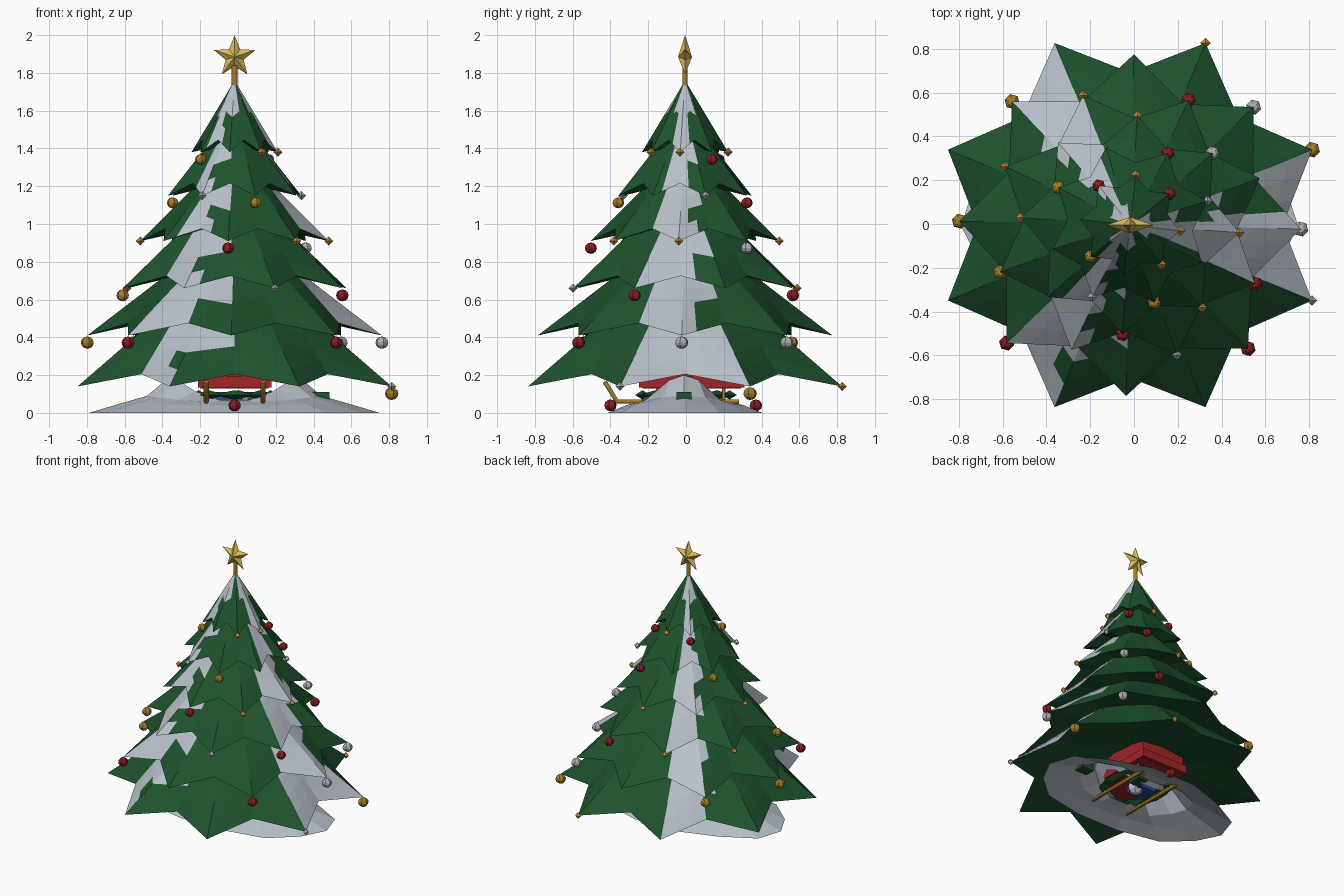
import bpy, bmesh, math
from math import sin, cos, radians, degrees, pi
from mathutils import Vector, Matrix

if "Cube" in bpy.data.objects:
    bpy.data.objects.remove(bpy.data.objects["Cube"])

CX, CY = -0.018, -0.005


def material(name, rgb):
    m = bpy.data.materials.new(name)
    m.use_nodes = True
    m.diffuse_color = (*rgb, 1)
    m.node_tree.nodes["Principled BSDF"].inputs["Base Color"].default_value = (*rgb, 1)
    return m


GREEN = material("fir green", (0.013, 0.086, 0.027))
SNOW = material("snow", (0.48, 0.53, 0.59))
STAR = material("star gold", (0.72, 0.49, 0.10))
GOLD = material("dark gold", (0.38, 0.21, 0.02))
RED = material("sleigh red", (0.36, 0.018, 0.02))
DARK_RED = material("bauble red", (0.25, 0.012, 0.017))
SILVER = material("silver", (0.43, 0.44, 0.47))
ORANGE = material("amber", (0.62, 0.29, 0.04))
BLUE = material("blue", (0.02, 0.07, 0.28))


def finish(name, bm, *mats, loc=(CX, CY, 0)):
    me = bpy.data.meshes.new(name)
    bm.to_mesh(me)
    bm.free()
    for m in mats:
        me.materials.append(m)
    ob = bpy.data.objects.new(name, me)
    ob.location = loc
    bpy.context.collection.objects.link(ob)
    return ob


def bridge_rings(bm, rings):
    """Bridge closed loops of points; returns (face, ring number) pairs and the loops."""
    loops = [[bm.verts.new(p) for p in r] for r in rings]
    out = []
    for j, (a, b) in enumerate(zip(loops, loops[1:])):
        n = len(a)
        for i in range(n):
            k = (i + 1) % n
            out.append((bm.faces.new((a[i], a[k], b[k], b[i])), j))
    return out, loops


def box(name, mat, loc, size):
    bm = bmesh.new()
    bmesh.ops.create_cube(bm, size=1)
    bmesh.ops.scale(bm, vec=size, verts=bm.verts)
    return finish(name, bm, mat, loc=loc)


def rod(name, mat, points, radius):
    cu = bpy.data.curves.new(name, "CURVE")
    cu.dimensions = "3D"
    cu.bevel_depth = radius
    cu.bevel_resolution = 1
    cu.use_fill_caps = True
    sp = cu.splines.new("POLY")
    sp.points.add(len(points) - 1)
    for p, q in zip(sp.points, points):
        p.co = (*q, 1)
    cu.materials.append(mat)
    ob = bpy.data.objects.new(name, cu)
    bpy.context.collection.objects.link(ob)


def polar(r, a, z):
    return Vector((r * cos(a), r * sin(a), z))


# Snow lies in three streaks down the tree, wider near the top of each tier
def snowy(az, band, n):
    wide = 14 if n == 6 and band > 1 else 0
    front = (249, 242, 268, 268)[band]
    back = (136, 131, 142, 142)[band]
    east = 383 if n == 1 else (367, 364, 378, 378)[band]
    for lo, hi in ((225, front), (112, back), (336, east)):
        if lo - wide < az < hi + wide or lo - wide < az + 360 < hi + wide:
            return True
    return False


# Tree tiers: tip radius, tip height, top radius, top height, ornaments per tip
TIERS = [
    (0.90, 0.14, 0.45, 0.50, "Go.....s"),
    (0.78, 0.41, 0.35, 0.74, "SS.GGR.R"),
    (0.63, 0.66, 0.27, 0.99, ".RooG.sR"),
    (0.50, 0.91, 0.18, 1.23, "oSo.o.Ro"),
    (0.37, 1.15, 0.10, 1.48, "sR.G.sG."),
    (0.23, 1.38, 0.006, 1.75, "oRoR.G.o"),
]
SUB, BANDS = 3, 4


def tier(n, r, z, rt, zt, start):
    outer, inner = [], []
    for i in range(16):
        a, b = start + i * pi / 8, start + (i + 1) * pi / 8
        pts = [polar(r, t, z) if k % 2 == 0 else polar(r * 0.775, t, z + 0.065)
               for k, t in ((i, a), (i + 1, b))]
        top = [polar(rt, a, zt), polar(rt, b, zt)]
        for s in range(SUB):
            outer.append(pts[0].lerp(pts[1], s / SUB))
            inner.append(top[0].lerp(top[1], s / SUB))
    rings = [[o.lerp(q, j / BANDS) for o, q in zip(outer, inner)] for j in range(BANDS + 1)]
    bm = bmesh.new()
    faces, loops = bridge_rings(bm, rings)
    for f, j in faces:
        c = f.calc_center_median()
        az = degrees(math.atan2(c.y, c.x)) % 360
        f.material_index = int(snowy(az, j, n))
    # Shallow green underside
    hub = bm.verts.new((0, 0, z + 0.22 * r))
    rim = loops[0]
    for a, b in zip(rim, rim[1:] + rim[:1]):
        bm.faces.new((b, a, hub))
    finish(f"tree_tier_{n}", bm, GREEN, SNOW)


def bauble(name, mat, loc, radius):
    bm = bmesh.new()
    bmesh.ops.create_uvsphere(bm, u_segments=6, v_segments=6, radius=radius)
    bmesh.ops.scale(bm, vec=(1, 1, 0.92), verts=bm.verts)
    bmesh.ops.rotate(bm, matrix=Matrix.Rotation(pi / 12, 3, "Z"), verts=bm.verts)
    finish(name, bm, mat, loc=loc)


def gem(name, mat, loc):
    bm = bmesh.new()
    bmesh.ops.create_uvsphere(bm, u_segments=4, v_segments=2, radius=0.024)
    finish(name, bm, mat, loc=loc)


BAUBLES = {"G": GOLD, "R": DARK_RED, "S": SILVER}
GEMS = {"o": ORANGE, "s": SILVER}
for n, (r, z, rt, zt, ornaments) in enumerate(TIERS, 1):
    start = radians((22.5 + 21.2 * (n - 1)) % 45)
    if start > radians(30):
        start -= pi / 4
    tier(n, r, z, rt, zt, start)
    for i, kind in enumerate(ornaments):
        tip = polar(r, start + i * pi / 4, z) + Vector((CX, CY, 0))
        if kind in BAUBLES:
            bauble(f"bauble_{n}_{i}", BAUBLES[kind], tip - Vector((0, 0, 0.038)),
                   0.038 - 0.0013 * n)
        elif kind in GEMS:
            gem(f"gem_{n}_{i}", GEMS[kind], tip)

# Star on its post
rod("star_post", GOLD, [(CX, CY, 1.70), (CX, CY, 1.84)], 0.016)
bm = bmesh.new()
rim = [bm.verts.new((R * sin(k * pi / 5), 0, R * cos(k * pi / 5)))
       for k in range(10) for R in [0.115 if k % 2 == 0 else 0.05]]
for y in (-0.037, 0.037):
    hub = bm.verts.new((0, y, 0))
    for k in range(10):
        bm.faces.new((rim[k], rim[(k + 1) % 10], hub))
bmesh.ops.recalc_face_normals(bm, faces=bm.faces)
finish("top_star", bm, STAR, loc=(CX, CY, 1.885))

# Snow drift ring, high at its two ends
bm = bmesh.new()
rings = []
for s, low, rise in ((1, 0, 0), (0.76, 0.04, 0.015), (0.6, 0.055, 0.035),
                     (0.43, 0.06, 0.14), (0.33, 0.04, 0.10)):
    ring = []
    for k in range(14):
        a = k * pi / 7
        w = s * (1 + 0.03 * sin(5 * a) * (s > 0.5))
        ring.append((0.77 * w * cos(a), 0.42 * w * sin(a), low + rise * cos(a) ** 2))
    rings.append(ring)
bridge_rings(bm, rings)
finish("snow_drift", bm, SNOW, loc=(-0.02, -0.01, 0))

# Sleigh under the tree
box("sleigh_body", RED, (CX, 0.03, 0.22), (0.36, 0.52, 0.18))
box("sleigh_rim", RED, (CX, 0.03, 0.165), (0.39, 0.56, 0.06))
for side in (-1, 1):
    x = CX + side * 0.15
    rod("sleigh_runner", GOLD, [(x, -0.43, 0.165), (x, -0.365, 0.06), (x, 0.28, 0.06)], 0.014)
    for y in (-0.15, 0.2):
        rod("sleigh_strut", GOLD, [(x, y, 0.06), (x, y, 0.16)], 0.01)

# Gifts and greenery on the ground
box("blue_gift", BLUE, (CX - 0.03, 0.02, 0.08), (0.14, 0.14, 0.06))
box("green_gift", GREEN, (CX + 0.08, 0.12, 0.08), (0.08, 0.1, 0.06))
box("side_gift", GREEN, (0.435, -0.01, 0.085), (0.1, 0.08, 0.05))
bauble("snowball", SNOW, (CX + 0.02, 0.02, 0.07), 0.055)
for k in range(8):
    a = k * pi / 4
    bm = bmesh.new()
    bmesh.ops.create_uvsphere(bm, u_segments=6, v_segments=2, radius=1)
    bmesh.ops.scale(bm, vec=(0.045, 0.12, 0.025), verts=bm.verts)
    bmesh.ops.rotate(bm, matrix=Matrix.Rotation(a, 3, "Z"), verts=bm.verts)
    finish("fir_sprig", bm, GREEN, loc=(CX + 0.19 * cos(a), 0.23 * sin(a), 0.095))
for y in (-0.40, 0.37):
    bauble("ground_bauble", DARK_RED, (CX, y, 0.04), 0.034)
